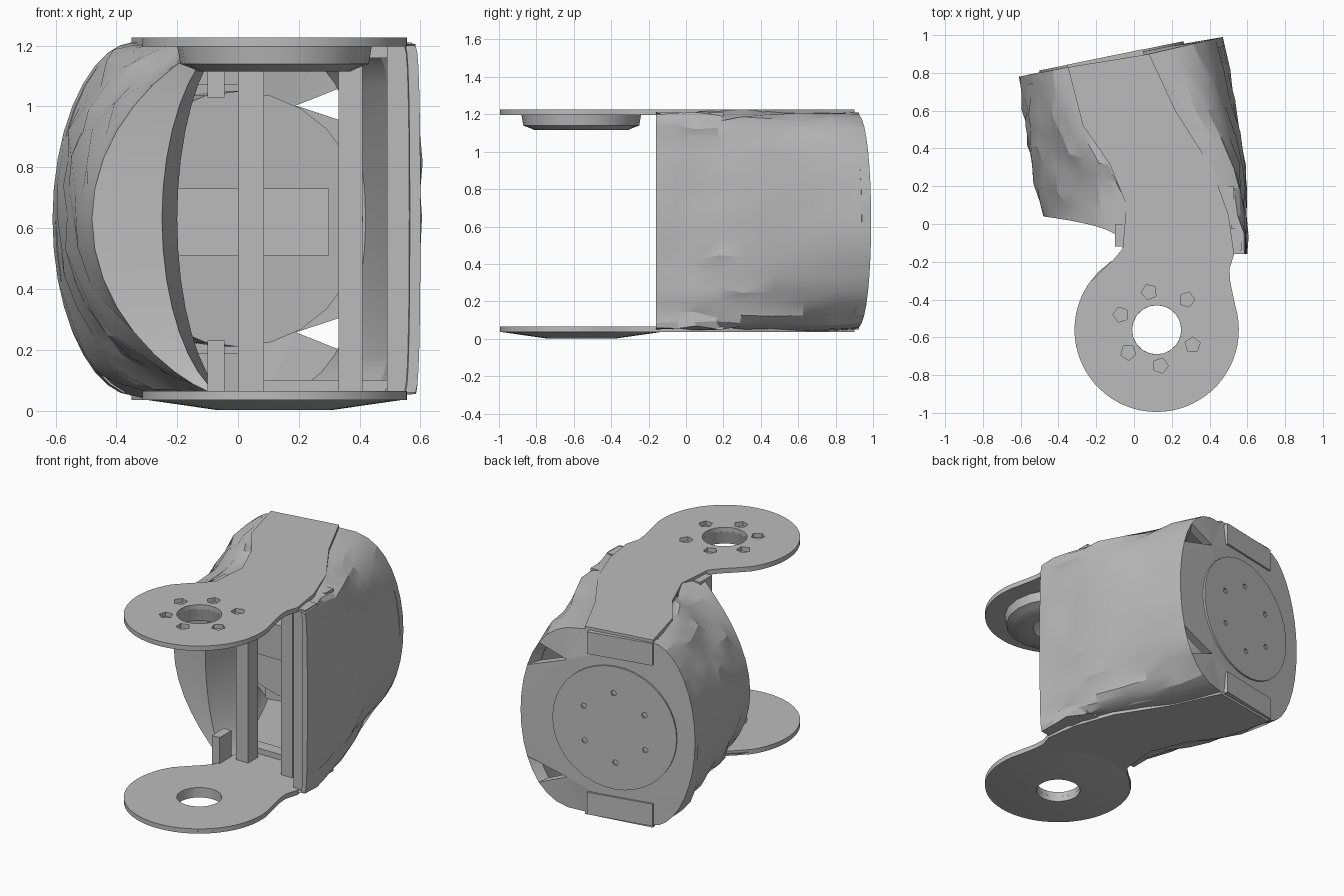
import bpy, bmesh, math, random
from mathutils import Vector, Matrix

random.seed(4)
if "Cube" in bpy.data.objects:
    bpy.data.objects.remove(bpy.data.objects["Cube"])

grey = bpy.data.materials.new("plain grey")
grey.use_nodes = True
grey.diffuse_color = (0.5, 0.5, 0.5, 1)
grey.node_tree.nodes["Principled BSDF"].inputs["Base Color"].default_value = (0.5, 0.5, 0.5, 1)

MID = 0.63                      # height of the motor axis
HUB = Vector((0.12, -0.56, 0))  # centre of the pivot discs
TILT = math.radians(11.5)       # yaw of the rear face


def finish(bm, name, smooth=None):
    bmesh.ops.recalc_face_normals(bm, faces=bm.faces)
    me = bpy.data.meshes.new(name)
    bm.to_mesh(me)
    bm.free()
    ob = bpy.data.objects.new(name, me)
    bpy.context.collection.objects.link(ob)
    me.materials.append(grey)
    if smooth:
        bpy.ops.object.select_all(action='DESELECT')
        ob.select_set(True)
        bpy.context.view_layer.objects.active = ob
        bpy.ops.object.shade_smooth_by_angle(angle=math.radians(smooth))
    return ob


def box(name, x, y, z, turn=0):
    bm = bmesh.new()
    bmesh.ops.create_cube(bm, size=1)
    centre = [(a + b) / 2 for a, b in (x, y, z)]
    size = [b - a for a, b in (x, y, z)]
    bm.transform(Matrix.Translation(centre) @ Matrix.Rotation(turn, 4, 'Z') @ Matrix.Diagonal((*size, 1)))
    return finish(bm, name)


def circle(c, r, n, start=0.0, end=math.tau):
    return [(c[0] + r * math.cos(start + (end - start) * i / n),
             c[1] + r * math.sin(start + (end - start) * i / n)) for i in range(n)]


def plate(name, loops, thick, matrix):
    """Flat plate with an outline and any number of holes."""
    bm = bmesh.new()
    for loop in loops:
        vs = [bm.verts.new((x, y, 0)) for x, y in loop]
        for a, b in zip(vs, vs[1:] + vs[:1]):
            bm.edges.new((a, b))
    bmesh.ops.triangle_fill(bm, edges=bm.edges, use_beauty=True)
    new = bmesh.ops.extrude_face_region(bm, geom=bm.faces[:])["geom"]
    bmesh.ops.translate(bm, vec=(0, 0, thick), verts=[g for g in new if isinstance(g, bmesh.types.BMVert)])
    bm.transform(matrix)
    return finish(bm, name, 30)


def ring(name, profile, n=32):
    """Closed radius/height profile turned around the hub."""
    bm = bmesh.new()
    rows = [[bm.verts.new((x, y, z)) for x, y in circle(HUB, r, n)] for r, z in profile]
    for a, b in zip(rows, rows[1:] + rows[:1]):
        for i in range(n):
            j = (i + 1) % n
            bm.faces.new((a[i], a[j], b[j], b[i]))
    return finish(bm, name, 30)


def refine(stations):
    """Insert a midpoint between neighbouring stations."""
    out = []
    for a, b in zip(stations, stations[1:]):
        out += [a, tuple((p + q) / 2 for p, q in zip(a, b))]
    return out + [stations[-1]]


def section(s, n=18):
    """Arc from floor to roof; s = edge x, edge y, bulge x, bulge y, x and y squareness."""
    tx, ty, bx, by, px, py = s
    pts = []
    for i in range(n + 1):
        a = math.pi * (i / n - 0.5)
        c = max(math.cos(a), 0)
        pts.append(Vector((tx + (bx - tx) * c ** px, ty + (by - ty) * c ** py, MID + 0.58 * math.sin(a))))
    return pts


def shell(name, inner, outer):
    """Hollow cheek: inner wall, front lip and rough outer skin in one closed loft."""
    bm = bmesh.new()
    rows = []
    for k, s in enumerate(inner + refine(outer)):
        pts = section(s)
        if len(inner) < k < len(inner) + len(outer) * 2 - 2:
            pts = [p + Vector([random.uniform(-0.016, 0.016) for _ in "xyz"]) for p in pts]
        rows.append([bm.verts.new(p) for p in pts])
    for a, b in zip(rows, rows[1:] + rows[:1]):
        for i in range(len(a) - 1):
            bm.faces.new((a[i], a[i + 1], b[i + 1], b[i]))
    for end in (0, -1):
        bm.faces.new([r[end] for r in rows])
    return finish(bm, name, 20)


# Side cheeks
left_outer = [(-0.06, -0.13, -0.48, 0.04, 1.5, 0.5), (-0.04, 0.10, -0.53, 0.20, 1.25, 0.8),
              (-0.13, 0.32, -0.56, 0.42, 1.1, 1.1), (-0.27, 0.52, -0.59, 0.60, 1.1, 1.1),
              (-0.35, 0.83, -0.61, 0.78, 1.1, 1.1)]
right_outer = [(0.53, -0.16, 0.60, -0.16, 0.15, 1), (0.50, 0.05, 0.585, 0.05, 0.2, 1),
               (0.41, 0.30, 0.59, 0.30, 0.4, 1), (0.22, 0.60, 0.53, 0.65, 0.65, 1),
               (0.08, 0.90, 0.47, 0.99, 0.75, 0.75)]
shell("round_cheek", [(-0.28, 0.78, -0.52, 0.76, 1, 1), (-0.03, 0.10, -0.20, 0.30, 1.2, 1),
                      (-0.04, -0.12, -0.25, 0.03, 1.2, 0.6)], left_outer)
shell("flat_cheek", [(0.06, 0.86, 0.42, 0.93, 0.75, 0.75), (0.36, 0.30, 0.52, 0.32, 0.4, 1),
                     (0.50, -0.15, 0.565, -0.16, 0.15, 1)], right_outer)

# Rear cap with two notches
bm = bmesh.new()
loop = section(left_outer[-1])[::-1]
for p in section(right_outer[-1]):
    if 0.2 < abs(p.z - MID) - 0.1 < 0.34:
        p.x, p.y = min(p.x, 0.18), min(p.y, 0.94)
    loop.append(p)
cap = bm.faces.new([bm.verts.new(p) for p in loop])
back = bmesh.ops.extrude_face_region(bm, geom=[cap])["geom"]
bmesh.ops.translate(bm, vec=(0.01, -0.05, 0), verts=[g for g in back if isinstance(g, bmesh.types.BMVert)])
bmesh.ops.triangulate(bm, faces=[f for f in bm.faces if len(f.verts) > 4])
finish(bm, "rear_cap")

# Motor face with its screw holes, and the drum behind it
face_turn = Matrix.Rotation(TILT, 4, 'Z') @ Matrix.Rotation(math.radians(90), 4, 'X')
screws = [circle(p, 0.018, 6) for p in circle((0, 0), 0.22, 6, 0.5, 0.5 + math.tau)]
plate("motor_face", [circle((0, 0), 0.39, 40)] + screws, 0.03,
      Matrix.Translation((-0.12, 0.89, MID)) @ face_turn)
plate("motor_drum", [circle((0, 0), 0.42, 24)], 0.3, Matrix.Translation((-0.06, 0.87, MID)) @ face_turn)

# Fork plates with a filleted neck
left_edge = [(s[0], s[1]) for s in refine(left_outer)]
right_edge = [(s[0], s[1]) for s in refine(right_outer)]
disc = circle(HUB, 0.435, 44, math.radians(146), math.radians(382))
outline = disc + [(0.51, -0.31), (0.505, -0.24)] + right_edge + left_edge[::-1] + [(-0.11, -0.19), (-0.18, -0.255)]
bolts = [(0.08, -0.36), (0.28, -0.40), (-0.07, -0.48), (0.31, -0.64), (0.14, -0.75), (-0.03, -0.68)]
plate("top_plate", [outline, circle(HUB, 0.13, 24)] + [circle(b, 0.042, 5, b[0] * 9, b[0] * 9 + math.tau) for b in bolts],
      0.03, Matrix.Translation((0, 0, 1.197)))
plate("bottom_plate", [outline, circle(HUB, 0.13, 24)], 0.03, Matrix.Translation((0, 0, 0.035)))

# Pivot bearing and shallow dish
ring("bearing_ring", [(0.13, 1.2), (0.32, 1.2), (0.31, 1.14), (0.27, 1.125), (0.25, 1.115), (0.15, 1.115)], 20)
ring("lower_dish", [(0.13, 0.05), (0.435, 0.05), (0.42, 0.035), (0.19, 0.002), (0.13, 0.002)])

# Front posts, cross band and struts
box("front_post", (0.0, 0.085), (-0.02, 0.08), (0.06, 1.21))
box("side_post", (0.33, 0.41), (-0.04, 0.06), (0.06, 1.21))
box("wall_post", (0.49, 0.57), (-0.14, -0.02), (0.06, 1.21))
box("cross_band", (-0.25, 0.3), (0.45, 0.6), (0.51, 0.73))
for label, s in (("upper", 1), ("lower", -1)):
    def span(a, b):
        return tuple(sorted((MID + s * a, MID + s * b)))
    box(label + "_lug", (-0.1, -0.045), (-0.12, 0.0), span(0.40, 0.58))
    box(label + "_strut", (0.0, 0.53), (0.12, 0.2), span(0.53, 0.58))
    box(label + "_rear_block", (-0.35, 0.06), (0.80, 0.885), span(0.44, 0.58), TILT)
